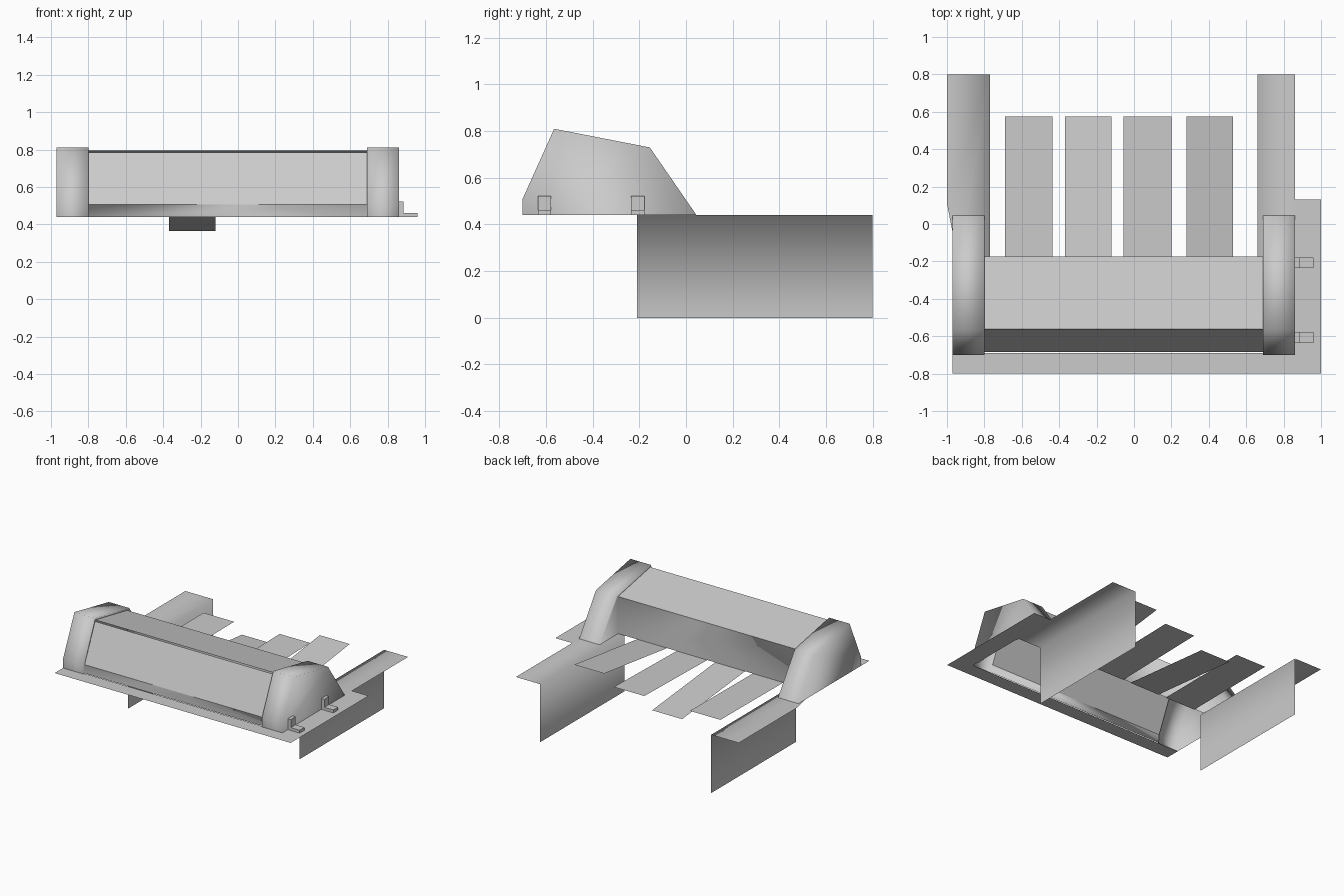
import bpy

if "Cube" in bpy.data.objects:
    bpy.data.objects.remove(bpy.data.objects["Cube"])

Z = 0.44  # deck level


def mesh(name, verts, faces, smooth=False):
    me = bpy.data.meshes.new(name)
    me.from_pydata(verts, [], faces)
    me.update()
    for p in me.polygons:
        p.use_smooth = smooth
    ob = bpy.data.objects.new(name, me)
    bpy.context.collection.objects.link(ob)
    return ob


def extrude_profile(name, profile, axis, a, b):
    """Solid made from a closed 2D profile pushed along x or y."""
    n = len(profile)
    place = (lambda p, t: (t, p[0], p[1])) if axis == 'x' else (lambda p, t: (p[0], t, p[1]))
    verts = [place(p, t) for t in (a, b) for p in profile]
    faces = [(i, (i + 1) % n, n + (i + 1) % n, n + i) for i in range(n)]
    faces += [tuple(range(n))[::-1], tuple(range(n, 2 * n))]
    if axis == 'y':
        faces = [f[::-1] for f in faces]
    faces = [f[::-1] for f in faces]
    return mesh(name, verts, [f[::-1] for f in faces])


# housing shell: two raised end caps joined by a lower middle, open below
cap = [(-.70, Z), (-.70, .51), (-.565, .81), (-.155, .73), (.045, Z)]
mid = [(-.685, Z), (-.685, .505), (-.56, .795), (-.175, .72), (-.175, Z)]
stations = [(-.97, cap), (-.80, cap), (-.80, mid), (.69, mid), (.69, cap), (.86, cap)]
verts = [(x, y, z) for x, prof in stations for y, z in prof]
faces = []
for s in range(5):
    for i in range(4):
        if s == 2 and i in (1, 2):
            continue  # filled by the separate panels
        a, b = s * 5 + i, (s + 1) * 5 + i
        faces.append((a, b, b + 1, a + 1))
faces += [(0, 1, 2, 3, 4), (29, 28, 27, 26, 25)]
mesh("housing_shell", verts, faces, True)

# flat front and top panels of the housing
mesh("front_panel", [(-.80, -.685, .505), (.69, -.685, .505), (.69, -.562, .785), (-.80, -.562, .785)],
     [(0, 1, 2, 3)])
mesh("top_panel", [(-.80, -.56, .795), (.69, -.56, .795), (.69, -.175, .72), (-.80, -.175, .72)],
     [(0, 1, 2, 3)])

# L-shaped deck plate along the front and right side
mesh("deck_plate", [(-.97, -.8, Z), (.86, -.8, Z), (1, -.8, Z), (1, -.69, Z), (1, .13, Z),
                    (.86, .13, Z), (.86, -.69, Z), (-.97, -.69, Z)],
     [(0, 1, 6, 7), (1, 2, 3, 6), (6, 3, 4, 5)])

# side rails with hanging walls, softly shaded as one bent sheet
mesh("right_rail", [(.86, -.21, Z), (.86, .8, Z), (.66, .8, Z), (.66, -.21, Z),
                    (.66, .8, 0), (.66, -.21, 0)],
     [(0, 1, 2, 3), (3, 2, 4, 5)], True)
mesh("left_rail", [(-.77, -.21, Z), (-.77, .8, Z), (-1, .8, Z), (-1, .11, Z), (-.965, -.07, Z),
                   (-.94, -.21, Z), (-.77, .8, 0), (-.77, -.21, 0)],
     [(0, 1, 2, 3, 4, 5), (1, 0, 7, 6)], True)

# four loose slats, each tipped a different amount at its rear end
for n, (x0, x1, z) in enumerate([(-.69, -.435, .445), (-.37, -.12, .365),
                                 (-.055, .20, .455), (.28, .53, .535)]):
    mesh(f"slat_{n + 1}", [(x0, -.18, Z), (x1, -.18, Z), (x1, .575, z), (x0, .575, z)],
         [(0, 1, 2, 3)])

# small L brackets on the right cap
for n, y in enumerate((-.635, -.235)):
    extrude_profile(f"bracket_{n + 1}",
                    [(.855, Z), (.96, Z), (.96, .462), (.885, .462), (.885, .522), (.855, .522)],
                    'y', y, y + .057)
